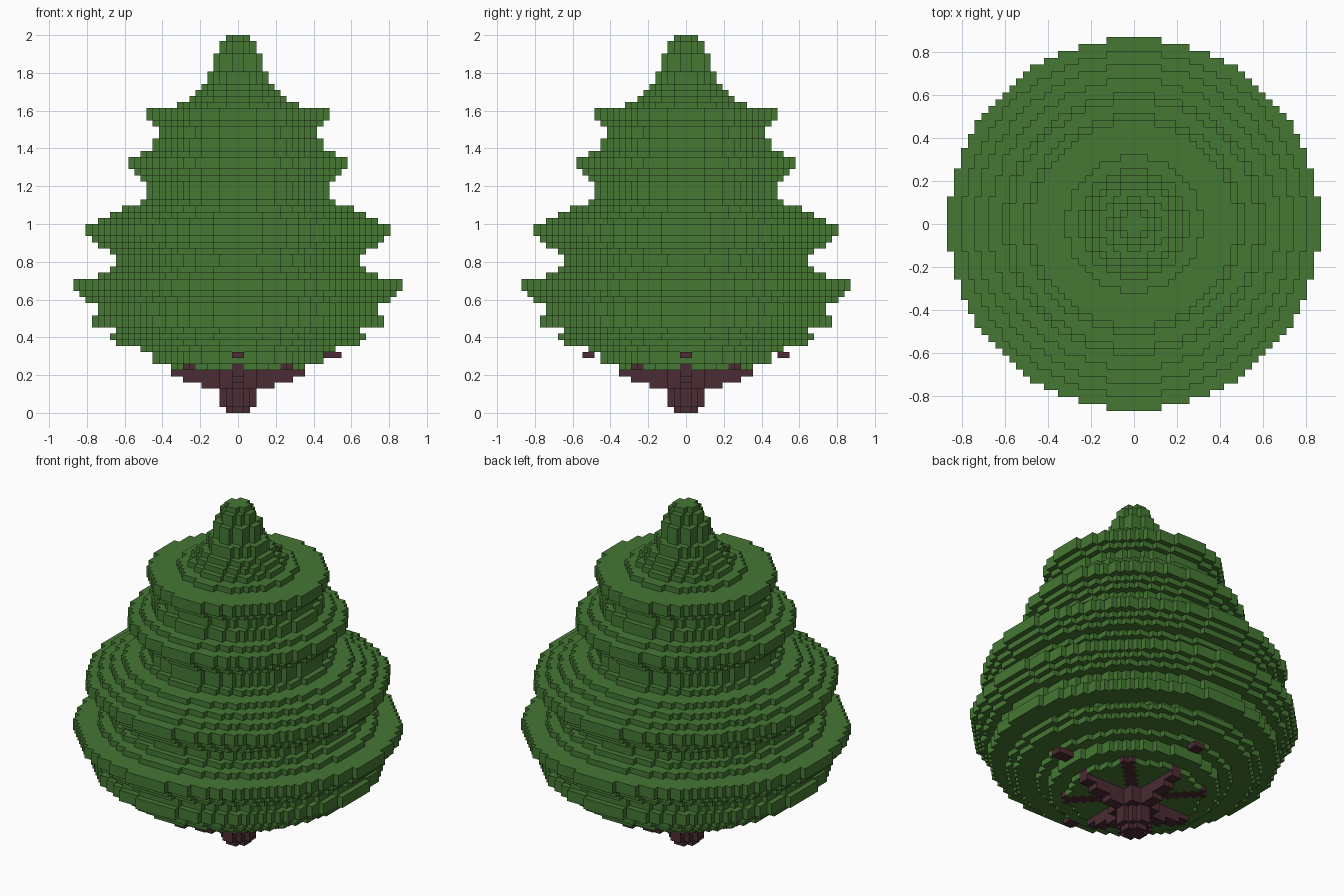
import bpy
import bmesh
from mathutils import Vector

cube = bpy.data.objects.get("Cube")
if cube:
    bpy.data.objects.remove(cube, do_unlink=True)

VOXEL = 2 / 62

# (radius, layer count) from the bottom up, in voxels
TRUNK_RINGS = [(2, 1), (3, 3), (4, 3)]
FOLIAGE_START = 7
FOLIAGE_RINGS = [
    (11, 1), (14, 2), (16, 1), (20, 1), (21, 1), (20, 1), (24, 2), (23, 2),
    (25, 1), (26, 1), (27, 2), (23, 1), (21, 1), (20, 2), (21, 1), (23, 1),
    (24, 1), (25, 2), (23, 1), (21, 1), (19, 1), (16, 1), (15, 3), (16, 1),
    (17, 1), (18, 2), (16, 1), (14, 2), (13, 2), (14, 1), (15, 2), (10, 1),
    (8, 1), (7, 1), (6, 1), (5, 2), (4, 3), (3, 2), (2, 1),
]


def material(name, color):
    mat = bpy.data.materials.new(name)
    mat.use_nodes = True
    mat.diffuse_color = (*color, 1)
    bsdf = mat.node_tree.nodes["Principled BSDF"]
    bsdf.inputs["Base Color"].default_value = (*color, 1)
    bsdf.inputs["Roughness"].default_value = 0.9
    return mat


def stacked_discs(rings, layer):
    """Cells of a stack of round voxel layers."""
    cells = set()
    for radius, count in rings:
        limit = (radius - 0.2) ** 2
        span = range(-radius, radius)
        disc = [(x, y) for x in span for y in span
                if (x + 0.5) ** 2 + (y + 0.5) ** 2 <= limit]
        for _ in range(count):
            cells.update((x, y, layer) for x, y in disc)
            layer += 1
    return cells


def box(xs, ys, layer):
    return {(x, y, layer) for x in range(*xs) for y in range(*ys)}


def voxel_object(name, cells, mat, solid):
    """Build only the exposed faces; cells in solid hide their neighbours."""
    bm = bmesh.new()
    verts = {}

    def corner(p):
        key = tuple(int(round(c)) for c in p)
        if key not in verts:
            verts[key] = bm.verts.new(Vector(key) * VOXEL)
        return verts[key]

    axes = [Vector((1, 0, 0)), Vector((0, 1, 0)), Vector((0, 0, 1))]
    for cell in sorted(cells):
        base = Vector(cell)
        for i, normal in enumerate(axes):
            u, v = axes[(i + 1) % 3], axes[(i + 2) % 3]
            for side in (-1, 1):
                if tuple(int(c) for c in base + normal * side) in solid:
                    continue
                start = base + normal if side > 0 else base
                quad = [start, start + u, start + u + v, start + v]
                if side < 0:
                    quad.reverse()
                bm.faces.new([corner(p) for p in quad])
    mesh = bpy.data.meshes.new(name)
    bm.to_mesh(mesh)
    bm.free()
    mesh.materials.append(mat)
    obj = bpy.data.objects.new(name, mesh)
    bpy.context.collection.objects.link(obj)
    return obj


# Trunk with four stepped branches along the axes
trunk = stacked_discs(TRUNK_RINGS, 0)
for layer, reach, half in [(4, 6, 1), (5, 9, 1), (6, 11, 1), (7, 11, 1)]:
    trunk |= box((-reach, reach), (-half, half), layer)
    trunk |= box((-half, half), (-reach, reach), layer)

# Diagonal branches set flush into the lowest foliage layer
for step in range(8):
    for dx, dy in [(0, 0), (1, 0), (0, 1)]:
        a, b = step + dx, step + dy
        if max(a, b) < 9:
            trunk |= {(x, y, 7) for x in (a, -a - 1) for y in (b, -b - 1)}

# Branch tips poking out of the foliage
tips = box((14, 17), (-1, 1), 9)
tips |= box((-1, 1), (15, 17), 9) | box((-1, 1), (-17, -15), 9)

foliage = stacked_discs(FOLIAGE_RINGS, FOLIAGE_START) - trunk - tips
everything = foliage | trunk | tips

green = material("leaf green", (0.060, 0.188, 0.034))
brown = material("bark brown", (0.070, 0.025, 0.034))
voxel_object("foliage", foliage, green, everything)
voxel_object("trunk", trunk, brown, everything)
voxel_object("branch_tips", tips, brown, everything)
